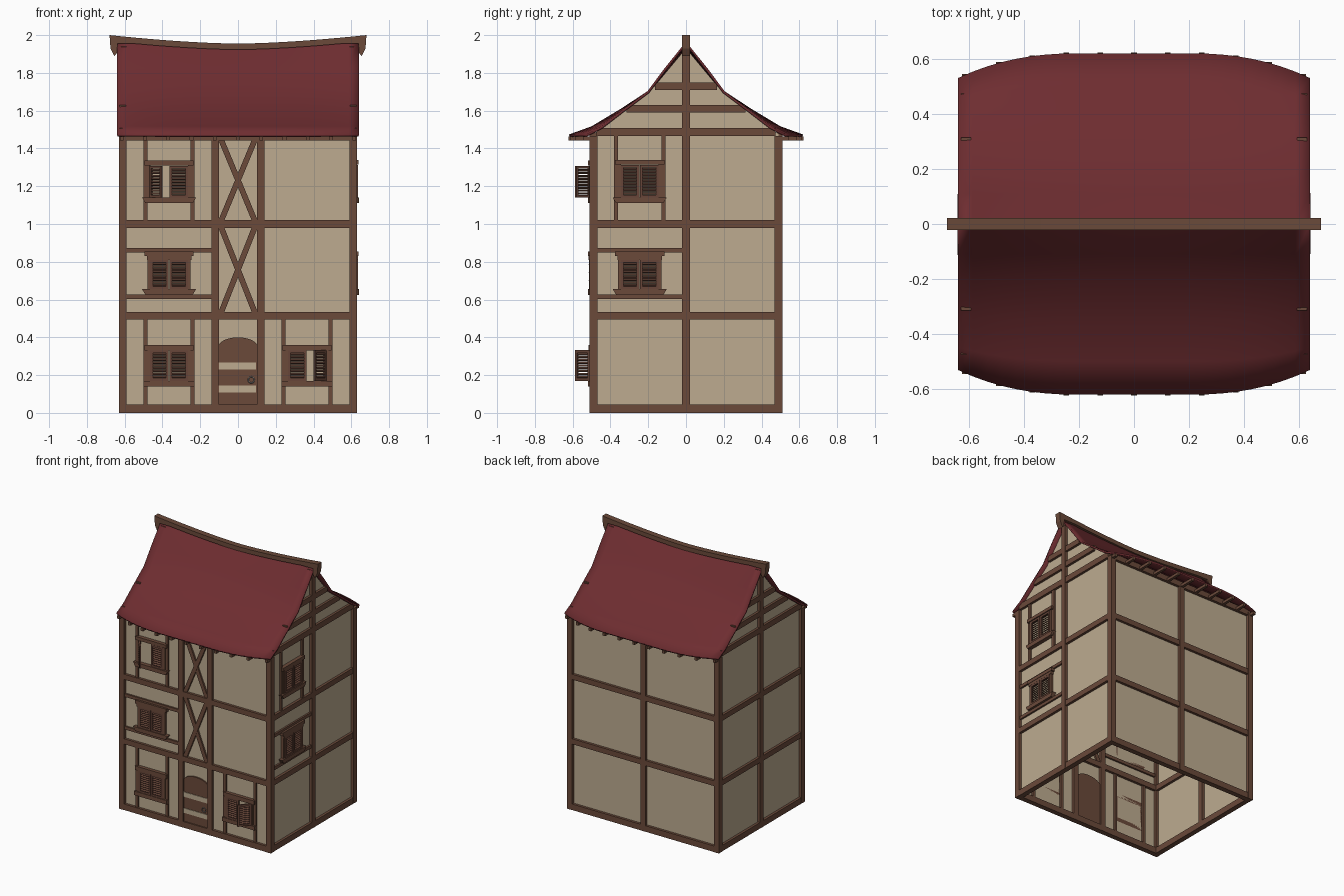
import bpy, bmesh, math
from mathutils import Matrix, Vector

if "Cube" in bpy.data.objects:
    bpy.data.objects.remove(bpy.data.objects["Cube"])

def mat(name, c):
    m = bpy.data.materials.new(name)
    m.diffuse_color = (*c, 1)
    m.use_nodes = True
    m.node_tree.nodes["Principled BSDF"].inputs["Base Color"].default_value = m.diffuse_color
    return m

PLASTER = mat("plaster", (0.51, 0.41, 0.28))
WOOD = mat("timber brown", (0.145, 0.068, 0.042))
SHUT = mat("shutter brown", (0.135, 0.06, 0.04))
ROOF = mat("roof red", (0.155, 0.026, 0.03))
METAL = mat("iron grey", (0.2, 0.2, 0.2))

# wall frames: local x along the wall, -y outward, z up
T, R = Matrix.Translation, lambda a, ax='Z': Matrix.Rotation(math.radians(a), 4, ax)
FRONT, BACK = T((0, -0.49, 0)), T((0, 0.49, 0)) @ R(180)
RIGHT, LEFT = T((0.61, 0, 0)) @ R(90), T((-0.61, 0, 0)) @ R(-90)
ID = Matrix.Identity(4)

def finish(name, bm, m):
    bmesh.ops.recalc_face_normals(bm, faces=bm.faces)
    me = bpy.data.meshes.new(name)
    bm.to_mesh(me)
    bm.free()
    me.materials.append(m)
    ob = bpy.data.objects.new(name, me)
    bpy.context.collection.objects.link(ob)
    return ob

def prism(bm, M, pts, d0, d1):
    """Extrude an (u, z) outline from depth d0 to d1 outward."""
    a = [bm.verts.new(M @ Vector((u, -d0, z))) for u, z in pts]
    b = [bm.verts.new(M @ Vector((u, -d1, z))) for u, z in pts]
    bm.faces.new(a)
    bm.faces.new(b[::-1])
    n = len(pts)
    for i in range(n):
        bm.faces.new((a[i], b[i], b[(i + 1) % n], a[(i + 1) % n]))

def box(bm, M, u0, u1, z0, z1, d0=-0.02, d1=0.02):
    prism(bm, M, [(u0, z0), (u1, z0), (u1, z1), (u0, z1)], d0, d1)

# plaster walls (single skins, open below) and gables
bm = bmesh.new()
def skin(M, pts):
    bm.faces.new([bm.verts.new(M @ Vector((u, 0, z))) for u, z in pts])
for M in (FRONT, BACK):
    skin(M, [(-0.61, 0.02), (0.61, 0.02), (0.61, 1.46), (-0.61, 1.46)])
for M in (RIGHT, LEFT):
    skin(M, [(-0.49, 0.02), (0.49, 0.02), (0.49, 1.475), (0.33, 1.6), (0.2, 1.69),
             (0.1, 1.81), (0, 1.93), (-0.1, 1.81), (-0.2, 1.69), (-0.33, 1.6), (-0.49, 1.475)])
finish("plaster_walls", bm, PLASTER)

# corner posts and main timbers
bm = bmesh.new()
for x in (-0.61, 0.61):
    for y in (-0.49, 0.49):
        box(bm, T((x, y, 0)), -0.0205, 0.0205, 0, 1.465, -0.0205, 0.0205)
FLOORS = [(0, 0.045), (0.495, 0.535), (0.98, 1.02)]
for M, half in ((FRONT, 0.6), (BACK, 0.6), (RIGHT, 0.48), (LEFT, 0.48)):
    for z0, z1 in FLOORS:
        box(bm, M, -half, half, z0, z1, -0.019, 0.019)
for M in (FRONT, BACK):
    box(bm, M, -0.61, 0.61, 1.443, 1.485)
for M in (RIGHT, LEFT):
    box(bm, M, -0.02, 0.02, 0, 1.94)
    for z0, z1, h in ((1.465, 1.508, 0.475), (1.59, 1.63, 0.315), (1.71, 1.75, 0.165)):
        box(bm, M, -h, h, z0, z1, -0.018, 0.018)
box(bm, BACK, -0.02, 0.02, 0, 1.46)
for x in (-0.12, 0.12):
    box(bm, FRONT, x - 0.02, x + 0.02, 0, 1.46)
finish("timber_frame", bm, WOOD)

# crossed braces
bm = bmesh.new()
for z0, z1 in ((0.535, 0.98), (1.02, 1.443)):
    for s in (-1, 1):
        w = 0.016
        prism(bm, FRONT, [(s * (-0.1 - w + 0.012), z0), (s * (-0.1 + w + 0.012), z0),
                          (s * (0.1 + w - 0.012), z1), (s * (0.1 - w - 0.012), z1)],
              -0.012, 0.013 + 0.001 * s)
finish("cross_braces", bm, WOOD)

# thin studs and rails around windows
bm = bmesh.new()
for M, c, z0, z1 in ((FRONT, -0.365, 0.045, 0.495), (FRONT, 0.365, 0.045, 0.495),
                     (FRONT, -0.365, 1.02, 1.443), (RIGHT, -0.245, 1.02, 1.465)):
    for u in (c - 0.125, c + 0.125):
        box(bm, M, u - 0.011, u + 0.011, z0, z1, -0.013, 0.013)
for M, u0, u1 in ((FRONT, -0.6, -0.13), (RIGHT, -0.48, -0.01)):
    for z in (0.615, 0.86):
        box(bm, M, u0, u1, z - 0.012, z + 0.012, -0.013, 0.013)
finish("window_studs", bm, WOOD)

def shutter(bm, M, w, h):
    """Louvred leaf, hinge edge at u = 0, extending to u = w."""
    s = 1 if w > 0 else -1
    W, e = abs(w), 0.014
    def b(u0, u1, z0, z1):
        box(bm, M, min(s * u0, s * u1), max(s * u0, s * u1), z0, z1, -0.006, 0.006)
    b(0, e, 0, h)
    b(W - e, W, 0, h)
    b(e, W - e, 0, e)
    b(e, W - e, h - e, h)
    n = 9
    for i in range(n):
        S = M @ T((s * W / 2, 0, e + (i + 0.5) * (h - 2 * e) / n)) @ R(35, 'X')
        box(bm, S, -W / 2 + e, W / 2 - e, -0.0025, 0.0025, -0.007, 0.007)

def window(name, M, c, z0, z1, style, open_leaf=0):
    W = M @ T((c, 0, 0))
    bm = bmesh.new()
    # sill, lintel, jambs
    if style == "ground":
        box(bm, W, -0.135, 0.135, z0, z0 + 0.03, 0, 0.028)
        box(bm, W, -0.13, 0.13, z1 - 0.03, z1, 0, 0.026)
    else:
        prism(bm, W, [(-0.125, z0), (0.125, z0), (0.143, z0 + 0.03), (-0.143, z0 + 0.03)], 0, 0.03)
        box(bm, W, -0.13, 0.13, z1 - 0.025, z1, 0, 0.028)
        if style == "middle":
            box(bm, W, -0.118, 0.118, z1 - 0.045, z1 - 0.025, 0, 0.025)
    for s in (-1, 1):
        box(bm, W, s * 0.107 - 0.007, s * 0.107 + 0.007, z0 + 0.03, z1 - 0.025, 0, 0.02)
    finish(name + "_frame", bm, WOOD)
    bm = bmesh.new()
    low = z0 + 0.03
    h = z1 - (0.045 if style == "middle" else 0.028) - low
    for s in (-1, 1):
        leaf = W @ T((s * 0.1, -0.018, low))
        if s == open_leaf:
            leaf = leaf @ R(s * 51)
        shutter(bm, leaf, -s * 0.098, h)
    finish(name + "_shutters", bm, SHUT)

window("ground_left_window", FRONT, -0.365, 0.14, 0.36, "ground")
window("ground_right_window", FRONT, 0.365, 0.14, 0.36, "ground", 1)
window("middle_window", FRONT, -0.365, 0.625, 0.855, "middle")
window("upper_window", FRONT, -0.365, 1.11, 1.335, "upper", -1)
window("side_middle_window", RIGHT, -0.245, 0.625, 0.855, "middle")
window("side_upper_window", RIGHT, -0.245, 1.11, 1.34, "upper")

# arched door with pale bands and ring handle
bm = bmesh.new()
arch = [(0.103 * math.cos(a), 0.35 + 0.05 * math.sin(a)) for a in [math.pi * i / 12 for i in range(13)]]
prism(bm, FRONT, [(-0.103, 0.01), (0.103, 0.01)] + arch, -0.01, 0.01)
finish("door", bm, WOOD)
bm = bmesh.new()
for z in (0.127, 0.248):
    box(bm, FRONT, -0.1, 0.096, z - 0.018, z + 0.018, 0.01, 0.014)
finish("door_bands", bm, PLASTER)
bpy.ops.mesh.primitive_torus_add(major_radius=0.016, minor_radius=0.003, major_segments=20, minor_segments=6,
                                 location=(0.07, -0.505, 0.175), rotation=(math.pi / 2, 0, 0))
ring = bpy.context.object
ring.name = "door_ring"
ring.data.materials.append(METAL)

# curved roof: flared eaves, bowed plan, sagging ridge
PROFILE = [(0, 1.935), (0.11, 1.815), (0.205, 1.702), (0.35, 1.607), (0.5, 1.517), (0.62, 1.474)]
def roof_pt(x, y, z):
    k = max(0, (abs(x) - 0.2) / 0.44) ** 2.3
    w = max(0, (y - 0.205) / 0.415)
    sag = 0.03 * (x / 0.64) ** 2 * max(0, 1 - y / 0.205)
    return y * (1 - 0.145 * w * k), z + sag

bm = bmesh.new()
rows = []
for i in range(25):
    x = -0.64 + 1.28 * i / 24
    half = [roof_pt(x, *p) for p in PROFILE]
    line = [(-y, z) for y, z in half[:0:-1]] + half
    rows.append([bm.verts.new((x, y, z)) for y, z in line])
for a, b in zip(rows, rows[1:]):
    for j in range(len(a) - 1):
        bm.faces.new((a[j], b[j], b[j + 1], a[j + 1]))
roof = finish("roof", bm, ROOF)
if sum(p.normal.z for p in roof.data.polygons) < 0:
    roof.data.flip_normals()
sol = roof.modifiers.new("thickness", 'SOLIDIFY')
sol.thickness, sol.offset = 0.013, -1
bpy.context.view_layer.objects.active = roof
bpy.ops.object.select_all(action='DESELECT')
roof.select_set(True)
bpy.ops.object.shade_smooth_by_angle(angle=math.radians(35))

# rafter tails under the eaves
bm = bmesh.new()
for i in range(-5, 6):
    x = i * 0.123
    y = roof_pt(x, *PROFILE[-1])[0] + 0.003
    for s in (-1, 1):
        box(bm, ID, x - 0.01, x + 0.01, 1.443, 1.464, min(s * 0.47, s * y), max(s * 0.47, s * y))
finish("rafter_tails", bm, WOOD)

# sagging ridge beam with drooping ends
bm = bmesh.new()
xs = [-0.68 + 1.36 * i / 20 for i in range(21)]
top = [(x, 1.955 + 0.045 * (abs(x) / 0.68) ** 1.6) for x in xs]
under = [(x, z - 0.032) for x, z in top[2:-2]][::-1]
prism(bm, ID, top + [(0.675, 1.93), (0.655, 1.89), (0.641, 1.905), (0.638, 1.955)] + under
      + [(-0.638, 1.955), (-0.641, 1.905), (-0.655, 1.89), (-0.675, 1.93)], -0.022, 0.022)
finish("ridge_beam", bm, WOOD)
